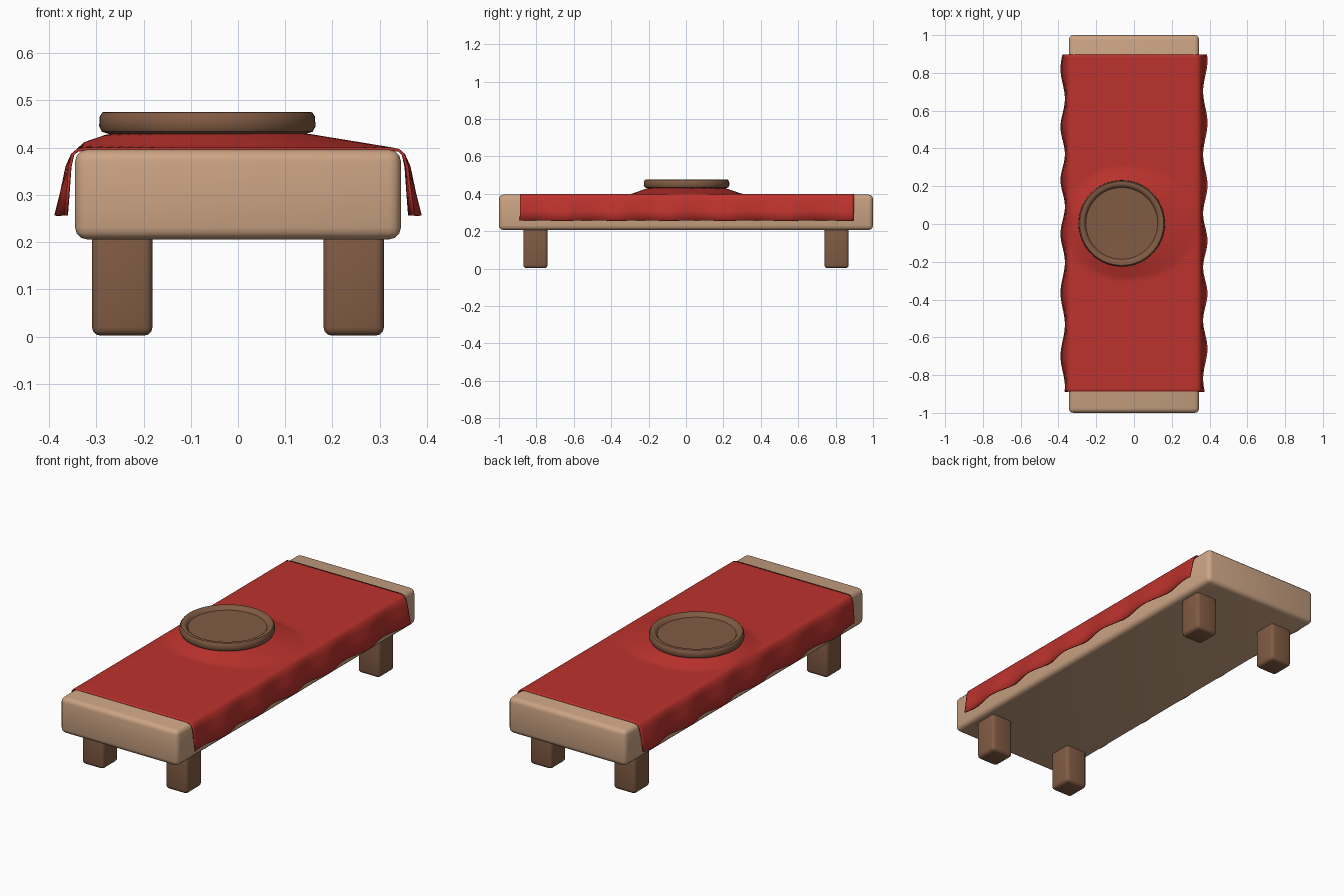
import bpy, bmesh, math

if "Cube" in bpy.data.objects:
    bpy.data.objects.remove(bpy.data.objects["Cube"])


def material(name, color):
    m = bpy.data.materials.new(name)
    m.diffuse_color = (*color, 1)
    m.use_nodes = True
    m.node_tree.nodes["Principled BSDF"].inputs["Base Color"].default_value = m.diffuse_color
    return m


TAN = material("pale wood", (0.60, 0.37, 0.23))
BROWN = material("dark wood", (0.22, 0.105, 0.057))
RED = material("red cloth", (0.50, 0.032, 0.026))


def finish(name, bm, mat, angle=40):
    bmesh.ops.recalc_face_normals(bm, faces=bm.faces)
    me = bpy.data.meshes.new(name)
    bm.to_mesh(me)
    bm.free()
    ob = bpy.data.objects.new(name, me)
    bpy.context.collection.objects.link(ob)
    me.materials.append(mat)
    bpy.ops.object.select_all(action='DESELECT')
    ob.select_set(True)
    bpy.context.view_layer.objects.active = ob
    bpy.ops.object.shade_smooth_by_angle(angle=math.radians(angle))
    return ob


def box(name, lo, hi, bevel, mat):
    bm = bmesh.new()
    bmesh.ops.create_cube(bm, size=1)
    for v in bm.verts:
        v.co = [(a + b) / 2 + c * (b - a) for a, b, c in zip(lo, hi, v.co)]
    bmesh.ops.bevel(bm, geom=bm.edges[:], offset=bevel, segments=3, profile=0.5, affect='EDGES')
    return finish(name, bm, mat)


# Table slab and legs
box("table_top", (-0.345, -1, 0.206), (0.345, 1, 0.396), 0.025, TAN)
for xs, side in ((-1, "left"), (1, "right")):
    for ys, end in ((-1, "front"), (1, "back")):
        x, y = xs * 0.245, ys * 0.805
        box(f"{end}_{side}_leg", (x - 0.064, y - 0.065, 0.002), (x + 0.064, y + 0.065, 0.23), 0.018, BROWN)

# Plate: lathed profile with a raised rim
PX, PY = -0.065, 0.003
profile = [(0, 0.428), (0.205, 0.428), (0.223, 0.434), (0.229, 0.445), (0.228, 0.466), (0.222, 0.475),
           (0.207, 0.476), (0.198, 0.471), (0.190, 0.459), (0, 0.456)]
bm = bmesh.new()
verts = [bm.verts.new((r, 0, z)) for r, z in profile]
edges = [bm.edges.new(p) for p in zip(verts, verts[1:])]
bmesh.ops.spin(bm, geom=verts + edges, cent=(0, 0, 0), axis=(0, 0, 1), angle=2 * math.pi, steps=56)
bmesh.ops.remove_doubles(bm, verts=bm.verts[:], dist=0.0005)
bmesh.ops.translate(bm, verts=bm.verts[:], vec=(PX, PY, 0))
finish("plate", bm, BROWN)


# Runner cloth: flat top lifted beneath the plate, wavy hanging sides
def top_height(x, y):
    dx, dy = x - PX, y - PY
    d = math.hypot(dx, dy)
    falloff = 0.09 + 0.10 * max(0, dx / d if d else 0) ** 2
    t = min(1, max(0, (d - 0.205) / falloff))
    return 0.400 + 0.031 * (1 - t)


drop = [(0.0, 0.342, 0.397), (0.05, 0.352, 0.387), (0.3, 0.357, 0.360), (0.6, 0.359, 0.31), (1.0, 0.361, 0.257)]
bm = bmesh.new()
rows = []
N, M = 120, 30
for j in range(N + 1):
    y = -0.888 + 1.785 * j / N

    def hang(s):
        phase = 2 * math.pi * (y - 0.23) / 0.305 + 0.5 * math.sin(4 * y + s)
        wave = 0.5 + 0.5 * math.cos(phase)
        return [(s * (x + k * (0.005 + 0.023 * wave)), y, z) for k, x, z in drop]

    top = [(-0.325 + 0.65 * i / M, y) for i in range(M + 1)]
    top = [(x, yy, top_height(x, yy)) for x, yy in top]
    rows.append([bm.verts.new(p) for p in hang(-1)[::-1] + top + hang(1)])
for a, b in zip(rows, rows[1:]):
    for i in range(len(a) - 1):
        bm.faces.new((a[i], a[i + 1], b[i + 1], b[i]))
cloth = finish("cloth_runner", bm, RED, 50)
if sum(p.normal.z for p in cloth.data.polygons) < 0:
    cloth.data.flip_normals()
solid = cloth.modifiers.new("thickness", 'SOLIDIFY')
solid.thickness = 0.006
solid.offset = -1
